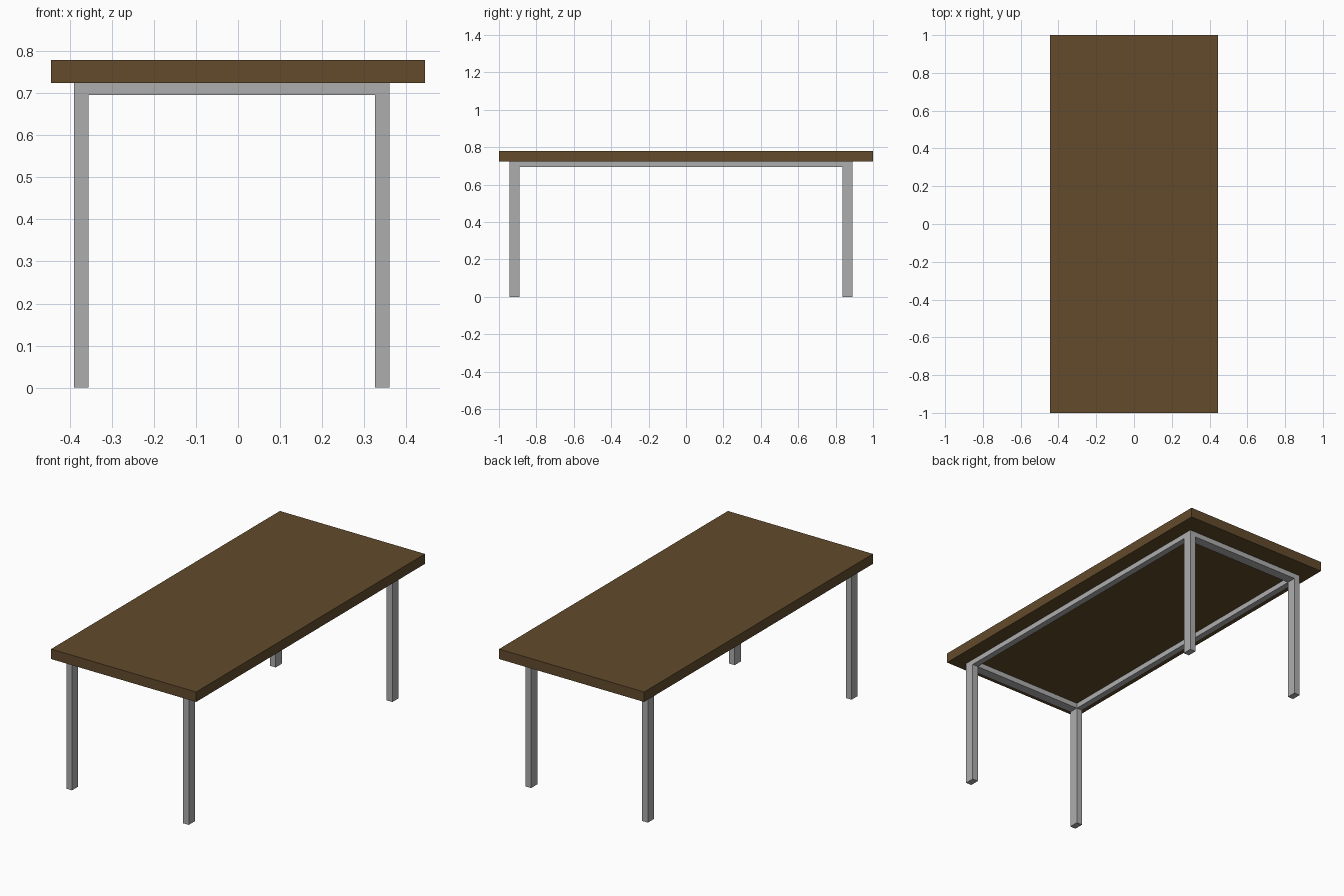
import bpy

if "Cube" in bpy.data.objects:
    bpy.data.objects.remove(bpy.data.objects["Cube"])


def material(name, color):
    m = bpy.data.materials.new(name)
    m.diffuse_color = (*color, 1.0)
    m.use_nodes = True
    m.node_tree.nodes["Principled BSDF"].inputs["Base Color"].default_value = m.diffuse_color
    return m


wood = material("brown wood", (0.122, 0.070, 0.025))
metal = material("grey metal", (0.42, 0.42, 0.42))


def box(name, x, y, z, mat):
    """Box spanning the given (min, max) ranges."""
    spans = (x, y, z)
    bpy.ops.mesh.primitive_cube_add(size=1, location=[(a + b) / 2 for a, b in spans])
    ob = bpy.context.object
    ob.name = name
    ob.scale = [b - a for a, b in spans]
    bpy.ops.object.transform_apply(location=False, rotation=False, scale=True)
    ob.data.materials.append(mat)
    return ob


TOP, UNDER, RAIL = 0.779, 0.724, 0.695

# Leg spans; the frame sits slightly off centre under the top
X = {"left": (-0.390, -0.355), "right": (0.325, 0.360)}
Y = {"front": (-0.944, -0.890), "back": (0.836, 0.890)}

# Table top
box("table_top", (-0.444, 0.444), (-1, 1), (UNDER, TOP), wood)

# Four legs
for sx, x in X.items():
    for sy, y in Y.items():
        box(f"{sy}_{sx}_leg", x, y, (0, UNDER), metal)

# Rails between the legs
for sx, x in X.items():
    box(f"{sx}_rail", x, (Y["front"][1], Y["back"][0]), (RAIL, UNDER), metal)
for sy, y in Y.items():
    box(f"{sy}_rail", (X["left"][1], X["right"][0]), y, (RAIL, UNDER), metal)
